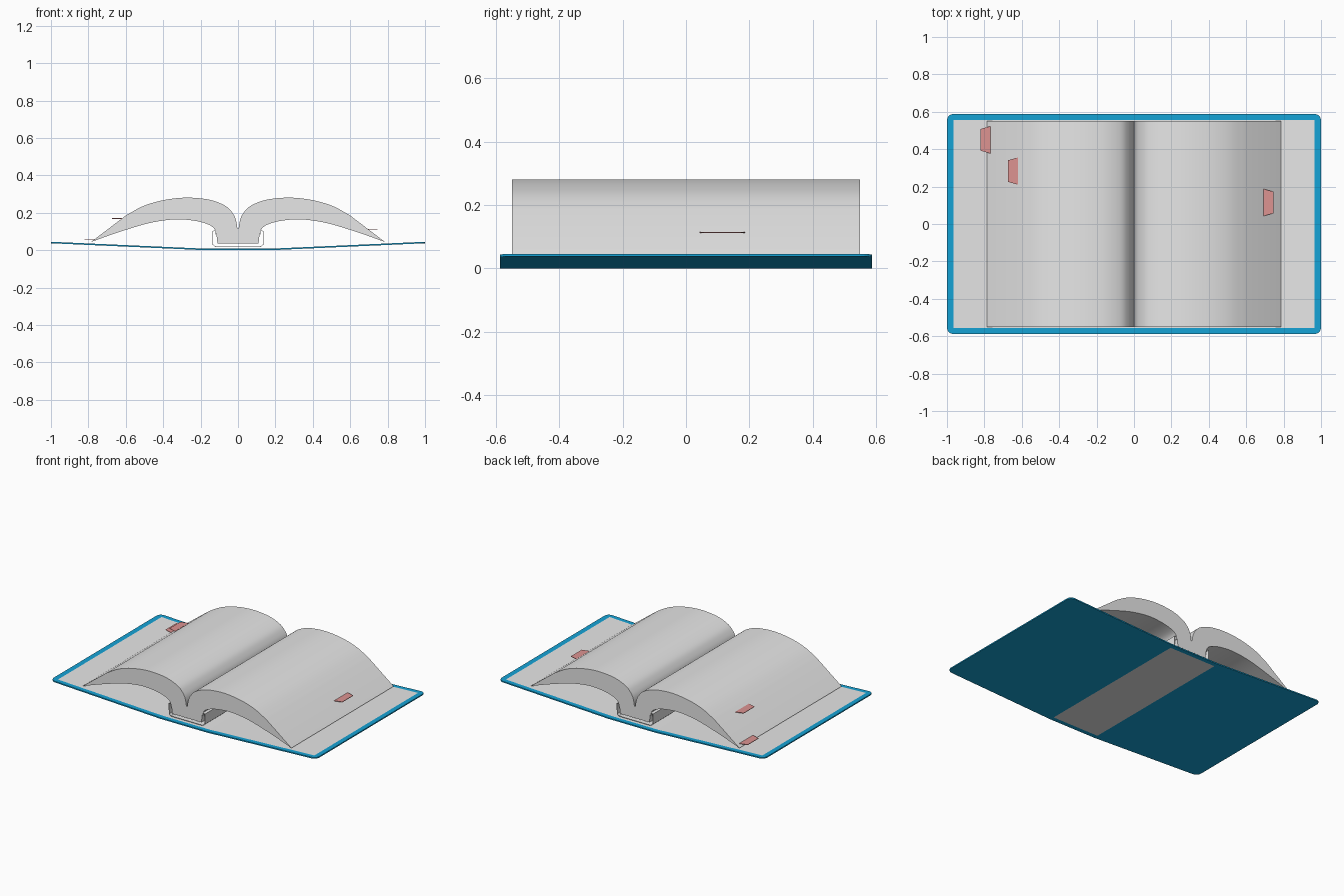
import bpy, bmesh, math
from mathutils import Vector

if "Cube" in bpy.data.objects:
    bpy.data.objects.remove(bpy.data.objects["Cube"])


def material(name, srgb):
    m = bpy.data.materials.new(name)
    m.diffuse_color = [((c / 255 + 0.055) / 1.055) ** 2.4 for c in srgb] + [1]
    m.use_nodes = True
    m.node_tree.nodes["Principled BSDF"].inputs["Base Color"].default_value = m.diffuse_color
    return m


PAPER = material("paper white", (231, 231, 231))
BLUE = material("cover blue", (21, 163, 214))
RED = material("tab red", (221, 147, 145))


def make(name, bm, mats):
    bmesh.ops.recalc_face_normals(bm, faces=bm.faces)
    me = bpy.data.meshes.new(name)
    bm.to_mesh(me)
    bm.free()
    ob = bpy.data.objects.new(name, me)
    bpy.context.collection.objects.link(ob)
    for m in mats:
        me.materials.append(m)
    return ob


def prism(points, offset):
    """Closed solid from a polygon pushed along an offset."""
    bm = bmesh.new()
    face = bm.faces.new([bm.verts.new(p) for p in points])
    out = bmesh.ops.extrude_face_region(bm, geom=[face], use_keep_orig=True)
    verts = [g for g in out["geom"] if isinstance(g, bmesh.types.BMVert)]
    bmesh.ops.translate(bm, verts=verts, vec=offset)
    return bm


def smooth_curve(pts, steps=4):
    """Catmull-Rom through the given points."""
    p = [Vector(q) for q in pts]
    p = [2 * p[0] - p[1]] + p + [2 * p[-1] - p[-2]]
    res = []
    for i in range(1, len(p) - 2):
        a, b, c, d = p[i - 1:i + 3]
        for s in range(steps):
            t = s / steps
            res.append(0.5 * (2 * b + (c - a) * t + (2 * a - 5 * b + 4 * c - d) * t * t
                              + (3 * b - a - 3 * c + d) * t ** 3))
    return res + [p[-2]]


# Cover: rounded board, folded at both sides of the spine
W, D, R, FOLD, T = 1.0, 0.588, 0.035, 0.175, 0.008
outline = []
for k, (sx, sy) in enumerate([(1, 1), (-1, 1), (-1, -1), (1, -1)]):
    for s in range(6):
        a = math.pi / 2 * (k + s / 5)
        outline.append((sx * (W - R) + R * math.cos(a), sy * (D - R) + R * math.sin(a), 0))
bm = prism(outline, (0, 0, T))
IX, IY = 0.965, 0.557
for axis, pos in (((1, 0, 0), IX), ((1, 0, 0), FOLD), ((0, 1, 0), IY)):
    for s in (-1, 1):
        bmesh.ops.bisect_plane(bm, geom=bm.verts[:] + bm.edges[:] + bm.faces[:],
                               plane_co=Vector(axis) * pos * s, plane_no=axis)
# Paper lining inside the border, and a paper strip under the spine
for f in bm.faces:
    c = f.calc_center_median()
    inside = abs(c.x) < IX and abs(c.y) < IY
    top = c.z > T * 0.9
    bottom = c.z < T * 0.1
    f.material_index = 0 if inside and (top or bottom and abs(c.x) < FOLD) else 1
for v in bm.verts:
    v.co.z += 0.037 * max(0, abs(v.co.x) - FOLD) / (W - FOLD)
make("cover", bm, [PAPER, BLUE])

# Page block: one winged profile mirrored about the gutter
TOP = [(0.003, 0.115), (0.012, 0.165), (0.03, 0.2), (0.064, 0.235), (0.13, 0.264),
       (0.2, 0.277), (0.28, 0.281), (0.36, 0.274), (0.44, 0.258), (0.52, 0.23), (0.6, 0.185)]
UNDER = [(0.787, 0.043), (0.68, 0.082), (0.57, 0.118), (0.49, 0.141), (0.41, 0.157),
         (0.32, 0.165), (0.23, 0.157), (0.165, 0.14), (0.13, 0.118), (0.115, 0.085)]
half = [tuple(p) for p in smooth_curve(TOP) + smooth_curve(UNDER)] + [(0.11, 0.037)]
profile = half + [(-x, z) for x, z in reversed(half)]
bm = prism([(x, -0.55, z) for x, z in profile], (0, 1.1, 0))
pages = make("pages", bm, [PAPER])
bpy.context.view_layer.objects.active = pages
pages.select_set(True)
bpy.ops.object.shade_smooth_by_angle(angle=math.radians(30))
# Crisp crease where the flat fore-edge slope begins
sharp = pages.data.attributes.get("sharp_edge")
if sharp is None:
    sharp = pages.data.attributes.new("sharp_edge", "BOOLEAN", "EDGE")
for e in pages.data.edges:
    if all(abs(abs(pages.data.vertices[i].co.x) - 0.6) < 0.001
           and pages.data.vertices[i].co.z > 0.17 for i in e.vertices):
        sharp.data[e.index].value = True

# Thin sheet cradling the base of the pages
side = [(0.118, 0.085), (0.12, 0.108), (0.136, 0.1), (0.134, 0.03), (0.12, 0.018)]
path = side + [(-x, z) for x, z in reversed(side)]
bm = bmesh.new()
rows = [[bm.verts.new((x, y, z)) for x, z in path] for y in (-0.55, 0.55)]
for i in range(len(path) - 1):
    bm.faces.new((rows[0][i], rows[0][i + 1], rows[1][i + 1], rows[1][i]))
sheet = make("spine_sheet", bm, [PAPER])
mod = sheet.modifiers.new("thickness", "SOLIDIFY")
mod.thickness = 0.003
mod.offset = 0

# Page-marker tabs: (inner x, outer x, centre y, z)
for i, (xi, xo, y, z) in enumerate([(-0.767, -0.82, 0.45, 0.056),
                                    (-0.62, -0.673, 0.283, 0.168),
                                    (0.69, 0.745, 0.115, 0.111)]):
    pts = [(xi, y - 0.073, z), (xo, y - 0.058, z), (xo, y + 0.058, z), (xi, y + 0.073, z)]
    make(f"marker_tab_{i + 1}", prism(pts, (0, 0, 0.003)), [RED])
